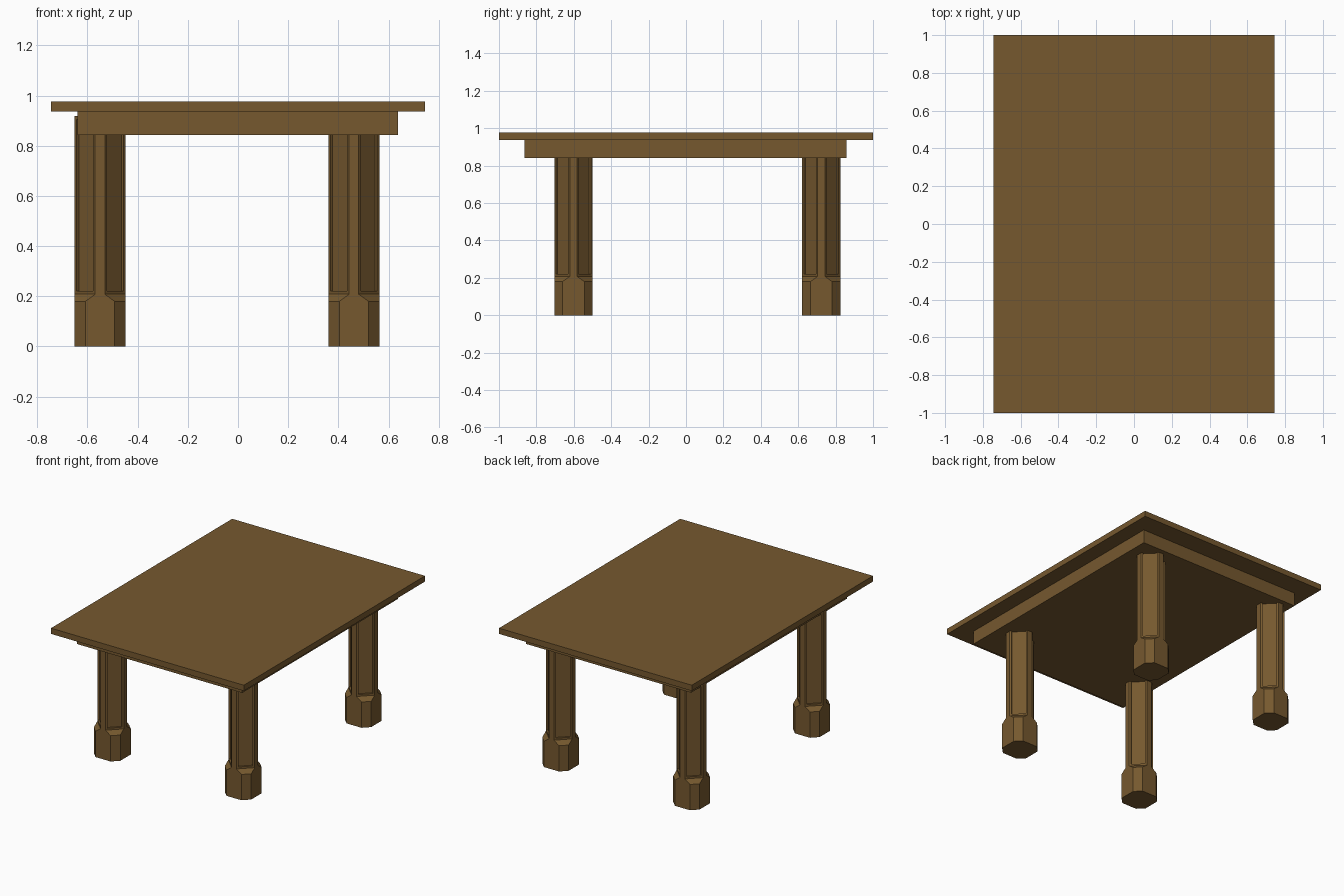
import bpy, bmesh
from mathutils import Vector

if "Cube" in bpy.data.objects:
    bpy.data.objects.remove(bpy.data.objects["Cube"])

wood = bpy.data.materials.new("brown_wood")
wood.diffuse_color = (0.18, 0.099, 0.028, 1)
wood.use_nodes = True
wood.node_tree.nodes["Principled BSDF"].inputs["Base Color"].default_value = wood.diffuse_color


def finish(name, bm, loc=(0, 0, 0)):
    bmesh.ops.recalc_face_normals(bm, faces=bm.faces)
    mesh = bpy.data.meshes.new(name)
    bm.to_mesh(mesh)
    bm.free()
    mesh.materials.append(wood)
    obj = bpy.data.objects.new(name, mesh)
    obj.location = loc
    bpy.context.collection.objects.link(obj)
    return obj


def slab(name, x0, x1, y0, y1, z0, z1):
    bm = bmesh.new()
    bmesh.ops.create_cube(bm, size=1)
    bmesh.ops.scale(bm, verts=bm.verts, vec=(x1 - x0, y1 - y0, z1 - z0))
    return finish(name, bm, ((x0 + x1) / 2, (y0 + y1) / 2, (z0 + z1) / 2))


def octagon(half, flat, z):
    """Square outline with chamfered corners; flat is half the side face width."""
    return [Vector((x, y, z)) for x, y in (
        (half, -flat), (half, flat), (flat, half), (-flat, half),
        (-half, flat), (-half, -flat), (-flat, -half), (flat, -half))]


def leg(name, x, y):
    bm = bmesh.new()
    half = 0.102
    # foot, sloped shoulder, then a shaft with wide chamfers
    sections = [(0.058, 0.0), (0.058, 0.18), (0.019, 0.208), (0.019, 0.918)]
    rings = [[bm.verts.new(p) for p in octagon(half, f, z)] for f, z in sections]
    panels = []
    for k, (low, high) in enumerate(zip(rings, rings[1:])):
        for i in range(8):
            j = (i + 1) % 8
            face = bm.faces.new((low[i], low[j], high[j], high[i]))
            if k == 2 and i % 2 == 1:
                panels.append(face)
    bm.faces.new(rings[0][::-1])
    bm.faces.new(rings[-1])
    bm.normal_update()
    # recessed panels on the shaft chamfers
    bmesh.ops.inset_individual(bm, faces=panels, thickness=0.018)
    bmesh.ops.inset_individual(bm, faces=panels, thickness=0.001, depth=-0.011)
    return finish(name, bm, (x, y, 0))


# Table top and the solid apron below it
slab("table_top", -0.745, 0.745, -1, 1, 0.937, 0.977)
slab("apron", -0.64, 0.637, -0.863, 0.858, 0.842, 0.937)

# Four legs
for side, x in (("left", -0.55), ("right", 0.462)):
    for end, y in (("front", -0.602), ("back", 0.723)):
        leg(f"{end}_{side}_leg", x, y)
